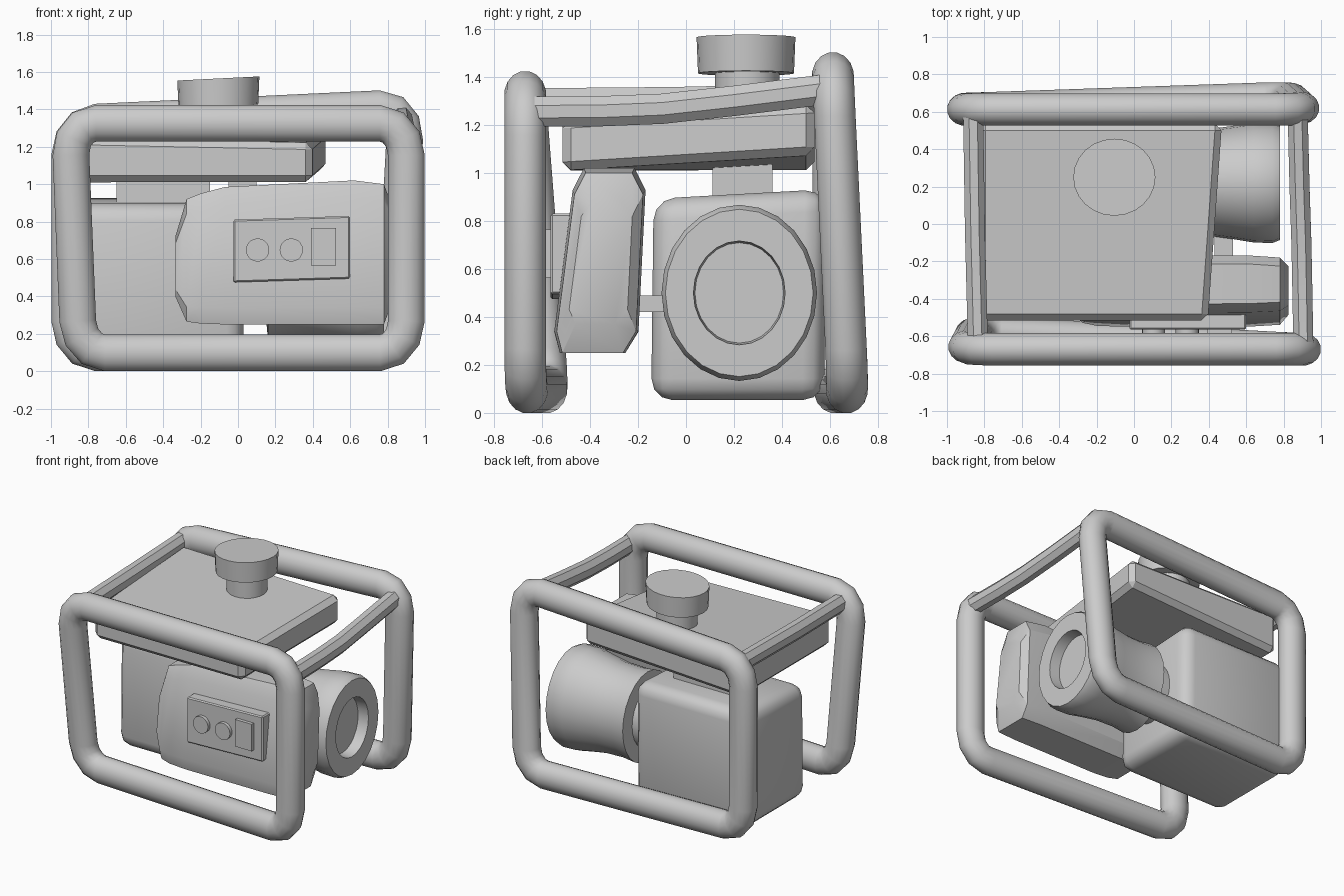
import bpy, bmesh, math
from mathutils import Vector

if "Cube" in bpy.data.objects:
    bpy.data.objects.remove(bpy.data.objects["Cube"])


def finish(name, bm, angle=30, bevel=0, segs=2):
    bmesh.ops.recalc_face_normals(bm, faces=bm.faces)
    if bevel:
        bmesh.ops.bevel(bm, geom=list(bm.edges), offset=bevel, segments=segs,
                        profile=0.5, affect='EDGES', clamp_overlap=True)
    me = bpy.data.meshes.new(name)
    bm.to_mesh(me)
    bm.free()
    ob = bpy.data.objects.new(name, me)
    bpy.context.collection.objects.link(ob)
    bpy.context.view_layer.objects.active = ob
    ob.select_set(True)
    bpy.ops.object.shade_smooth_by_angle(angle=math.radians(angle))
    ob.select_set(False)
    return ob


def box(name, lo, hi, warp=None, bevel=0, segs=1, angle=30):
    """Box between two corners; warp(co) may reshape its vertices."""
    bm = bmesh.new()
    bmesh.ops.create_cube(bm, size=1)
    for v in bm.verts:
        v.co = Vector([(a + b) / 2 + c * (b - a) for a, b, c in zip(lo, hi, v.co)])
        if warp:
            v.co = warp(v.co)
    return finish(name, bm, angle, bevel, segs)


def skin(name, rings, closed=False, angle=35):
    """Join equal-sized rings of points into a surface."""
    bm = bmesh.new()
    vs = [[bm.verts.new(p) for p in r] for r in rings]
    n, m = len(vs), len(vs[0])
    for i in range(n if closed else n - 1):
        a, b = vs[i], vs[(i + 1) % n]
        for j in range(m):
            k = (j + 1) % m
            bm.faces.new((a[j], a[k], b[k], b[j]))
    if not closed:
        bm.faces.new(vs[0])
        bm.faces.new(vs[-1])
    return finish(name, bm, angle)


def tube(name, path, side, r_in, r_side, sides, closed=False, angle=35):
    """Sweep an elliptical section along a path; side = axis across the bend."""
    pts, rings, n = [Vector(p) for p in path], [], len(path)
    for i, p in enumerate(pts):
        a = pts[i - 1] if closed or i else p
        b = pts[(i + 1) % n] if closed or i < n - 1 else p
        u = (b - a).normalized().cross(side).normalized()
        ring = []
        for j in range(sides):
            t = 2 * math.pi * (j + 0.5) / sides
            ring.append(p + u * r_in * math.cos(t) + side * r_side * math.sin(t))
        rings.append(ring)
    return skin(name, rings, closed, angle)


def frame_loop(name, corners, segs=3):
    """Rounded four-cornered tube loop through slightly skewed corners."""
    path, cs = [], [Vector(c) for c in corners]
    for i, c in enumerate(cs):
        d0, d1 = [(q - c).normalized() * (0.14 if abs(q.x - c.x) > 0.5 else 0.17)
                  for q in (cs[i - 1], cs[(i + 1) % 4])]
        for s in range(segs + 1):
            t = math.pi / 2 * s / segs
            path.append(c + d0 * (1 - math.sin(t)) + d1 * (1 - math.cos(t)))
    return tube(name, path, Vector((0, 1, 0)), 0.1, 0.088, 16, True)


def lathe(name, profile, centre, axis, ra, rb, sides=24, tilt=0, angle=35):
    """Rings (distance along axis, scale) with elliptical radii ra, rb."""
    rings = []
    for d, s in profile:
        ring = []
        for j in range(sides):
            t = 2 * math.pi * j / sides
            a, b = ra * s * math.cos(t), rb * s * math.sin(t)
            off = {'X': (d, a, b), 'Y': (a, d, b), 'Z': (a, b, d + tilt * a)}[axis]
            ring.append(Vector(centre) + Vector(off))
        rings.append(ring)
    return skin(name, rings, False, angle)


# Tubular frame
frame_loop("front_frame", [(-0.9, -0.67, 1.325), (0.9, -0.67, 1.325),
                           (0.9, -0.67, 0.098), (-0.85, -0.575, 0.098)])
frame_loop("back_frame", [(-0.9, 0.612, 1.325), (0.9, 0.612, 1.41),
                          (0.83, 0.675, 0.098), (-0.9, 0.615, 0.098)])
for name, path in (
        ("left_crossbar", [(-0.835, -0.63, 1.29), (-0.85, -0.05, 1.295), (-0.86, 0.6, 1.31)]),
        ("right_crossbar", [(0.905, -0.63, 1.255), (0.9, -0.35, 1.257), (0.895, -0.1, 1.267),
                            (0.885, 0.2, 1.3), (0.875, 0.6, 1.35)])):
    tube(name, path, Vector((1, 0, 0)), 0.068, 0.058, 8, angle=20)


# Fuel tank: slab whose lid and right end slope
def tank_shape(c):
    back, right, top = c.y > 0, c.x > 0, c.z > 1.15
    x = (0.47 if back else 0.395) if right else -0.83
    if top:
        z = (1.285 if right else 1.31) if back else (1.22 if right else 1.245)
    else:
        z = 1.075 if back and right else 1.01
    return Vector((x, c.y, z))


box("fuel_tank", (-0.81, -0.515, 1.02), (0.45, 0.535, 1.25), tank_shape, 0.035, 1)
lathe("filler_neck", [(1.2, 1), (1.46, 1)], (-0.105, 0.255, 0), 'Z', 0.14, 0.135)
lathe("fuel_cap", [(1.415, 1), (1.565, 1.03)], (-0.105, 0.25, 0), 'Z', 0.213, 0.2, 24, 0.05)
box("tank_mount", (-0.65, 0.11, 0.85), (-0.15, 0.36, 1.06))
box("tank_post", (-0.05, -0.36, 0.9), (0.1, -0.26, 1.06))


# Engine block
def block_shape(c):
    lift = (0.02 if c.y > 0.2 else -0.02) if c.z > 0.5 else 0
    return Vector((c.x, c.y + (0.01 if c.z > 0.5 else 0), c.z + lift))


box("engine_block", (-0.9, -0.145, 0.053), (0.03, 0.575, 0.912), block_shape, 0.09, 3, 40)

# Recoil starter drum with recessed end
lathe("starter_drum", [(-0.05, 0.6), (0.15, 0.6), (0.16, 0.9), (0.26, 0.87), (0.4, 0.88),
                       (0.52, 0.93), (0.64, 0.99), (0.74, 1), (0.78, 0.95), (0.78, 0.59),
                       (0.7, 0.57)],
      (0, 0.222, 0.5), 'X', 0.324, 0.367, 24, 0, 62)

# Control housing, leaning back: chamfered sections (x, bottom, top, inset)
rings = []
for x, z0, z1, inset in ((-0.335, 0.4, 0.72, 0.06), (-0.275, 0.265, 0.92, 0.02),
                         (-0.2, 0.255, 0.95, 0.005), (-0.07, 0.25, 0.985, 0),
                         (0.62, 0.25, 1.02, 0), (0.78, 0.25, 1.0, 0.01),
                         (0.825, 0.37, 0.88, 0.05)):
    cy, cz = 0.05, min(0.1, (z1 - z0) * 0.12)
    ring = []
    for z, back, cut in ((z0, 0, cy), (z0 + cz, 0, 0), (z1 - cz, 0, 0), (z1, 0, cy),
                         (z1, 1, cy), (z1 - cz, 1, 0), (z0 + cz, 1, 0), (z0, 1, cy)):
        lean = z - 0.6
        y = (-0.185 + 0.05 * lean - inset - cut) if back else \
            (-0.515 + 0.13 * lean + inset + cut * 0.7)
        ring.append((x, y, z))
    rings.append(ring)
skin("control_housing", rings, False, 28)
box("housing_link", (0.43, -0.24, 0.42), (0.53, 0.0, 0.49))


# Control panel with two dials and a switch
def panel_shape(c):
    return Vector((c.x, c.y, c.z + (0.02 if c.x > 0.3 else 0)))


box("control_panel", (-0.025, -0.565, 0.475), (0.598, -0.47, 0.81), panel_shape, 0.008)
for i, x in enumerate((0.105, 0.285)):
    lathe(f"dial_{i + 1}", [(-0.59, 1), (-0.5, 1)], (x, 0, 0.648), 'Y', 0.062, 0.062, 20)
box("switch", (0.39, -0.59, 0.565), (0.525, -0.5, 0.765))
